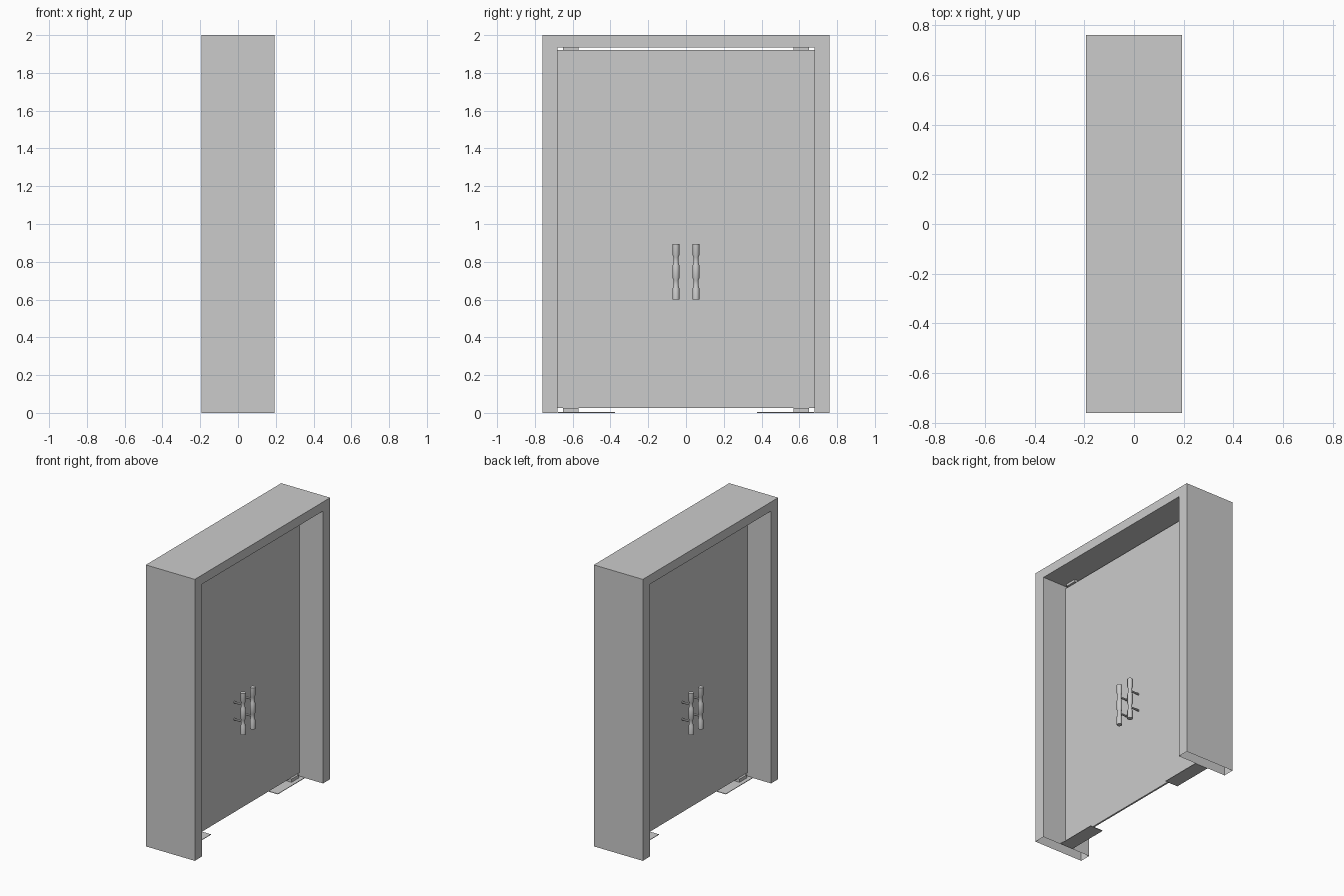
import bpy, bmesh, math
from mathutils import Matrix, Vector

if "Cube" in bpy.data.objects:
    bpy.data.objects.remove(bpy.data.objects["Cube"])


def add_object(name, bm, smooth=False):
    bmesh.ops.recalc_face_normals(bm, faces=bm.faces)
    me = bpy.data.meshes.new(name)
    bm.to_mesh(me)
    bm.free()
    if smooth:
        for p in me.polygons:
            p.use_smooth = True
        me.set_sharp_from_angle(angle=math.radians(30))
    ob = bpy.data.objects.new(name, me)
    bpy.context.collection.objects.link(ob)
    return ob


def box(name, lo, hi):
    bm = bmesh.new()
    bmesh.ops.create_cube(bm, size=1)
    lo, hi = Vector(lo), Vector(hi)
    bmesh.ops.scale(bm, vec=hi - lo, verts=bm.verts)
    bmesh.ops.translate(bm, vec=(lo + hi) / 2, verts=bm.verts)
    return add_object(name, bm)


def mirrored_box(name, x, y0, y1, z0, z1):
    for side, s in (("left", -1), ("right", 1)):
        ya, yb = sorted((s * y0, s * y1))
        box(f"{name}_{side}", (-x, ya, z0), (x, yb, z1))


# Door surround: U profile pushed through its depth, hollow jambs open at the floor
D, W, IW, IH = 0.1925, 0.76, 0.68, 1.935
bm = bmesh.new()
profile = [(-W, 0), (-W, 2), (W, 2), (W, 0), (IW, 0), (IW, IH), (-IW, IH), (-IW, 0)]
face = bm.faces.new([bm.verts.new((-D, y, z)) for y, z in profile])
ext = bmesh.ops.extrude_face_region(bm, geom=[face], use_keep_orig=True)
bmesh.ops.translate(bm, vec=(2 * D, 0, 0),
                    verts=[g for g in ext["geom"] if isinstance(g, bmesh.types.BMVert)])
bmesh.ops.recalc_face_normals(bm, faces=bm.faces)
bottoms = [f for f in bm.faces if all(v.co.z < 1e-5 for v in f.verts)]
bmesh.ops.delete(bm, geom=bottoms, context='FACES_ONLY')
add_object("door_surround", bm)

# Door panel
box("door_panel", (-0.006, -IW, 0.025), (0.006, IW, 1.92))

# Pivot clamps and floor plates
mirrored_box("bottom_pivot", 0.022, 0.57, 0.652, 0.004, 0.027)
mirrored_box("top_pivot", 0.022, 0.57, 0.652, 1.918, IH)
mirrored_box("floor_plate", 0.05, 0.376, 0.678, 0.0, 0.004)

# Turned pull handles with standoffs, two on each face
R, N = 0.018, 0.013
handle_profile = [(R, 0.600), (R, 0.660), (N, 0.672), (N, 0.702), (R, 0.714),
                  (R, 0.782), (N, 0.794), (N, 0.824), (R, 0.836), (R, 0.895)]


def pull_handle(name, x, y, sides=16):
    bm = bmesh.new()
    rings = [[bm.verts.new((x + r * math.cos(2 * math.pi * i / sides),
                            y + r * math.sin(2 * math.pi * i / sides), z))
              for i in range(sides)] for r, z in handle_profile]
    for a, b in zip(rings, rings[1:]):
        for i in range(sides):
            j = (i + 1) % sides
            bm.faces.new((a[i], a[j], b[j], b[i]))
    bm.faces.new(rings[0])
    bm.faces.new(rings[-1])
    for z in (0.687, 0.808):
        bmesh.ops.create_cone(bm, cap_ends=True, segments=10, radius1=0.007, radius2=0.007,
                              depth=abs(x),
                              matrix=Matrix.Translation((x / 2, y, z)) @ Matrix.Rotation(math.pi / 2, 4, 'Y'))
    add_object(name, bm, smooth=True)


for face_name, sx in (("front", 1), ("back", -1)):
    for side, sy in (("left", -1), ("right", 1)):
        pull_handle(f"pull_handle_{face_name}_{side}", sx * 0.078, sy * 0.053)
